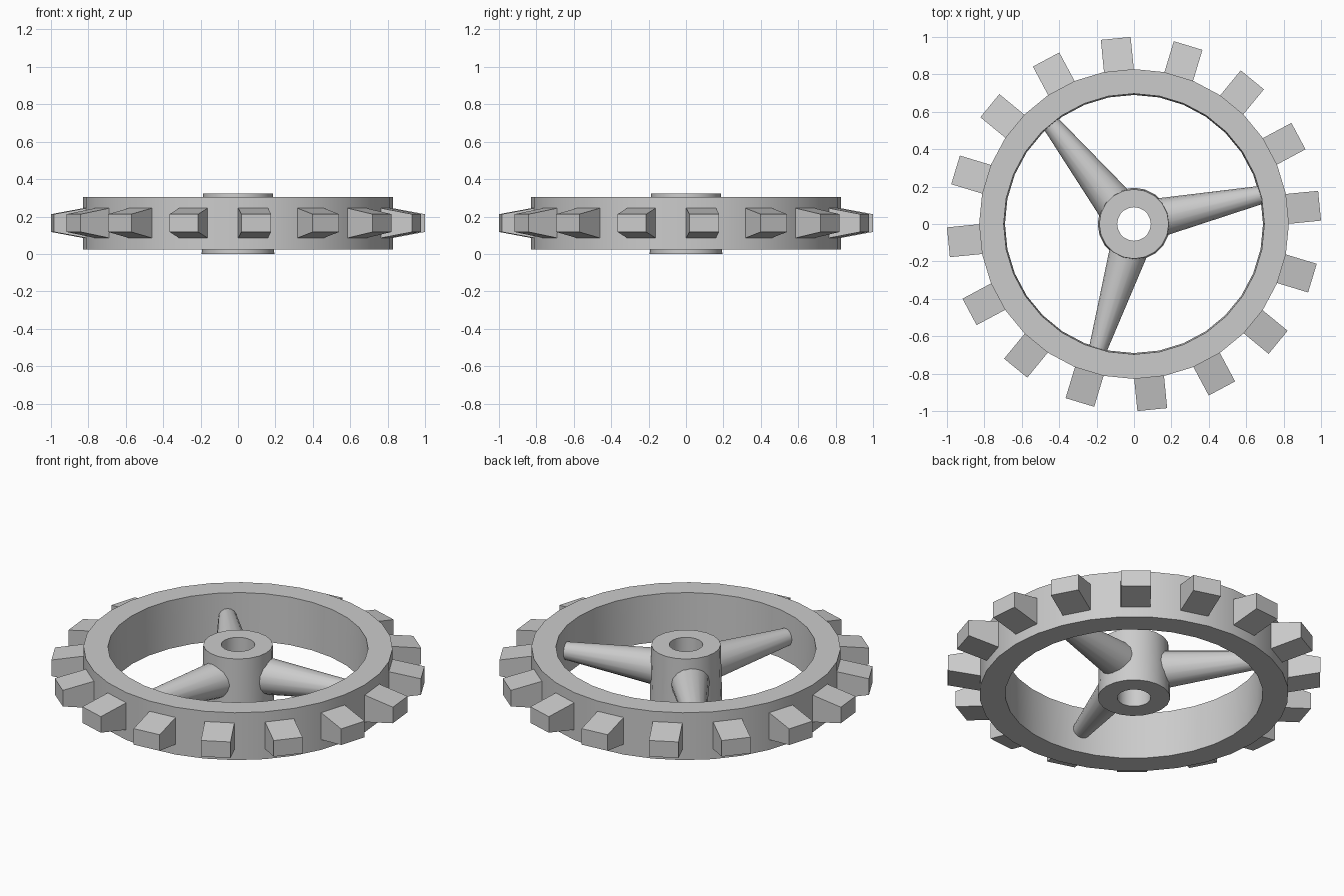
import bpy, bmesh, math
from mathutils import Matrix, Vector

if "Cube" in bpy.data.objects:
    bpy.data.objects.remove(bpy.data.objects["Cube"])

MID_Z = 0.165


def finish(name, bm, smooth=True):
    bmesh.ops.recalc_face_normals(bm, faces=bm.faces)
    mesh = bpy.data.meshes.new(name)
    bm.to_mesh(mesh)
    bm.free()
    obj = bpy.data.objects.new(name, mesh)
    bpy.context.collection.objects.link(obj)
    if smooth:
        bpy.ops.object.select_all(action='DESELECT')
        obj.select_set(True)
        bpy.context.view_layer.objects.active = obj
        bpy.ops.object.shade_smooth_by_angle(angle=math.radians(35))
    return obj


def lathe(name, profile, sides):
    """Revolve a closed (radius, z) profile around the z axis."""
    bm = bmesh.new()
    rings = []
    for i in range(sides):
        a = 2 * math.pi * i / sides
        rings.append([bm.verts.new((r * math.cos(a), r * math.sin(a), z)) for r, z in profile])
    n = len(profile)
    for i in range(sides):
        p, q = rings[i], rings[(i + 1) % sides]
        for j in range(n):
            k = (j + 1) % n
            bm.faces.new((p[j], q[j], q[k], p[k]))
    return finish(name, bm)


# Rim and hub
lathe("rim", [(0.69, 0.025), (0.828, 0.025), (0.828, 0.305), (0.697, 0.305)], 32)
lathe("hub", [(0.09, 0.0), (0.194, 0.0), (0.186, 0.323), (0.09, 0.323)], 20)

# Tapered round spokes: hub-end and rim-end points
spokes = [((0.10, 0.027), (0.695, 0.159)),
          ((-0.085, 0.085), (-0.452, 0.546)),
          ((-0.015, -0.10), (-0.198, -0.685))]
for i, (a, b) in enumerate(spokes):
    start, end = Vector((*a, MID_Z)), Vector((*b, MID_Z))
    d = end - start
    bm = bmesh.new()
    bmesh.ops.create_cone(
        bm, cap_ends=True, segments=16, radius1=0.107, radius2=0.047, depth=d.length,
        matrix=Matrix.Translation((start + end) / 2) @ d.to_track_quat('Z', 'Y').to_matrix().to_4x4())
    finish(f"spoke_{i + 1}", bm)

# Teeth: blocks that get thinner towards the tip
for i in range(16):
    bm = bmesh.new()
    bmesh.ops.create_cube(bm, size=1)
    for v in bm.verts:
        tip = v.co.x > 0
        v.co = Vector((0.997 if tip else 0.80, v.co.y * 0.16,
                       MID_Z + v.co.z * (0.095 if tip else 0.168)))
    bm.transform(Matrix.Rotation(math.radians(5.625 + 22.5 * i), 4, 'Z'))
    finish(f"tooth_{i + 1}", bm, smooth=False)
